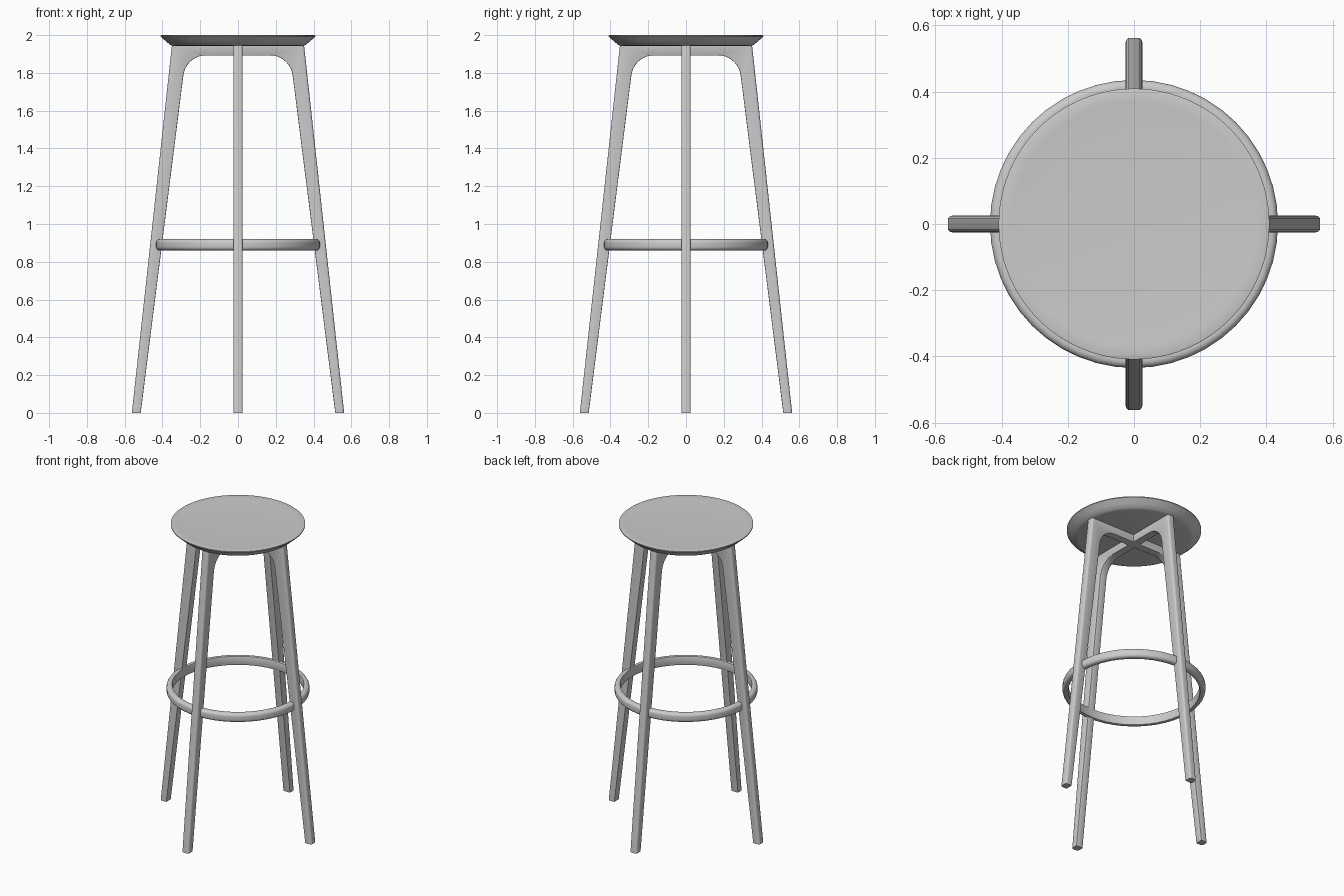
import bpy, bmesh
from math import sin, cos, pi, radians

if "Cube" in bpy.data.objects:
    bpy.data.objects.remove(bpy.data.objects["Cube"])


def finish(bm, name, angle=35):
    bmesh.ops.recalc_face_normals(bm, faces=bm.faces)
    mesh = bpy.data.meshes.new(name)
    bm.to_mesh(mesh)
    bm.free()
    ob = bpy.data.objects.new(name, mesh)
    bpy.context.collection.objects.link(ob)
    bpy.ops.object.select_all(action='DESELECT')
    ob.select_set(True)
    bpy.context.view_layer.objects.active = ob
    bpy.ops.object.shade_smooth_by_angle(angle=radians(angle))
    return ob


def lathe(name, profile, steps, closed):
    bm = bmesh.new()
    vs = [bm.verts.new((r, 0, z)) for r, z in profile]
    pairs = list(zip(vs, vs[1:] + vs[:1])) if closed else list(zip(vs, vs[1:]))
    edges = [bm.edges.new(p) for p in pairs]
    bmesh.ops.spin(bm, geom=vs + edges, cent=(0, 0, 0), axis=(0, 0, 1),
                   angle=2 * pi, steps=steps)
    bmesh.ops.remove_doubles(bm, verts=bm.verts, dist=1e-5)
    return finish(bm, name)


def arc(cx, cz, r, a0, a1, n):
    return [(cx + r * cos(radians(a0 + (a1 - a0) * i / n)),
             cz + r * sin(radians(a0 + (a1 - a0) * i / n))) for i in range(n + 1)]


# Seat: thin-edged disc, slightly dished, with an undercut rim
lathe("seat", [(0, 1.992), (0.15, 1.993), (0.28, 1.995), (0.37, 1.998), (0.403, 2.0),
               (0.409, 1.998), (0.409, 1.992), (0.38, 1.966), (0.355, 1.946),
               (0.34, 1.943), (0, 1.943)], 96, False)

# Foot ring: rounded section, fuller on the outside
lathe("foot_ring", arc(0.415, 0.90, 0.02, 90, 0, 5) + arc(0.415, 0.88, 0.02, 0, -90, 5)
      + arc(0.404, 0.864, 0.004, -90, -180, 2) + arc(0.404, 0.916, 0.004, 180, 90, 2),
      48, True)


# Leg arch: one pair of splayed legs joined by a crossbar under the seat
def leg_arch(name, turn):
    half = ([(0.35, 1.945), (0.562, 0), (0.515, 0)]
            + arc(0.17, 1.773, 0.12, 7, 90, 9))
    outline = half + [(-x, z) for x, z in reversed(half)]
    bm = bmesh.new()
    face = bm.faces.new([bm.verts.new((x, -0.025, z)) for x, z in outline])
    ext = bmesh.ops.extrude_face_region(bm, geom=[face])
    new = [v for v in ext["geom"] if isinstance(v, bmesh.types.BMVert)]
    bmesh.ops.translate(bm, verts=new, vec=(0, 0.05, 0))

    def long_edges(outer):
        found = []
        for e in bm.edges:
            a, b = (v.co for v in e.verts)
            if abs(a.y - b.y) > 1e-4 or abs(a.z - b.z) < 1e-4:
                continue
            if (abs(a.z - b.z) > 1.9) == outer and abs(abs(a.y) - 0.025) < 1e-4:
                found.append(e)
        return found

    # Generous rounding outside, slight easing inside
    bmesh.ops.bevel(bm, geom=long_edges(True), offset=0.012, segments=4,
                    profile=0.5, affect='EDGES')
    bmesh.ops.bevel(bm, geom=long_edges(False), offset=0.004, segments=2,
                    profile=0.5, affect='EDGES')
    finish(bm, name).rotation_euler.z = turn


leg_arch("side_leg_arch", 0)
leg_arch("front_back_leg_arch", pi / 2)
